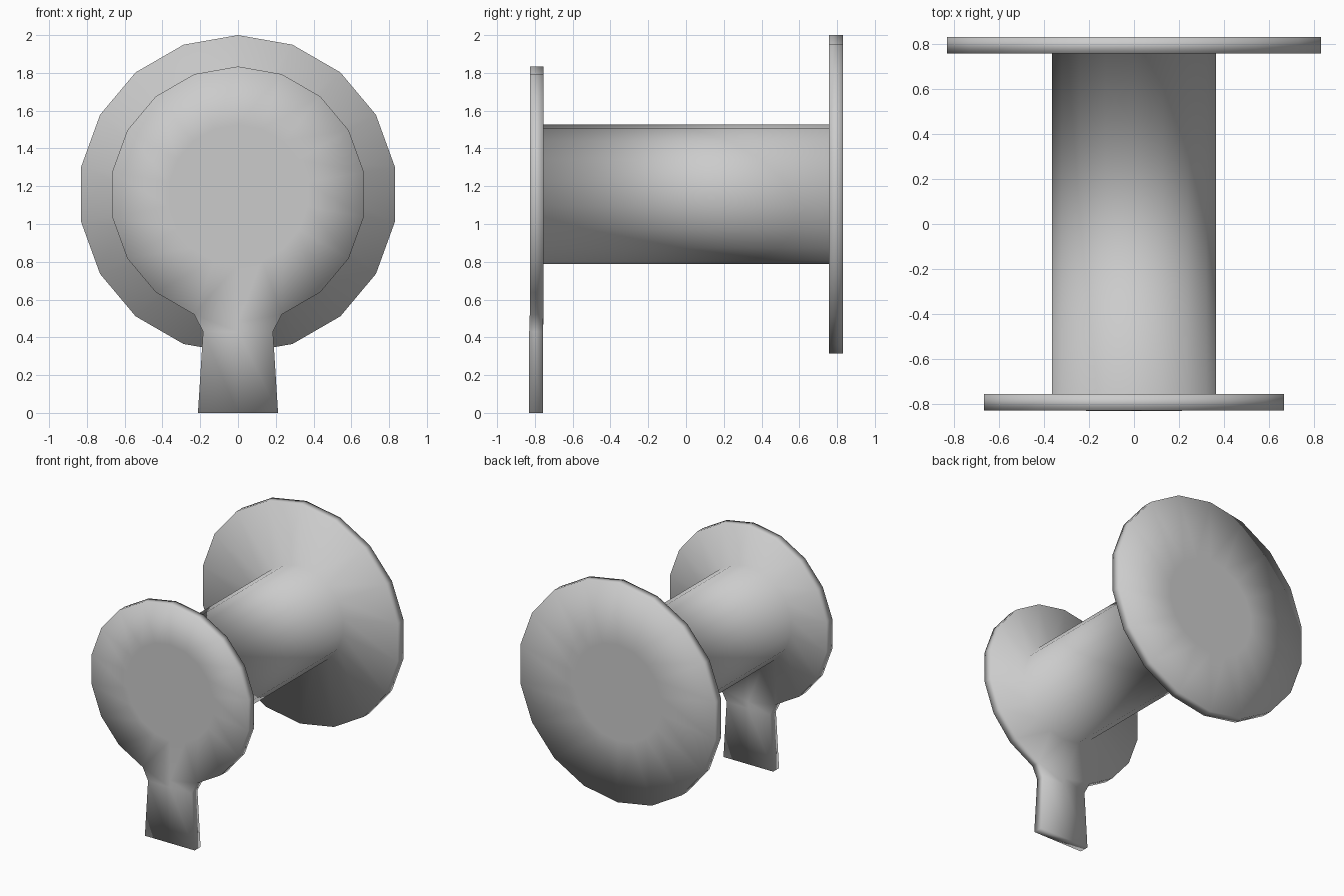
import bpy, bmesh, math

if "Cube" in bpy.data.objects:
    bpy.data.objects.remove(bpy.data.objects["Cube"])

SIDES = 18
CENTRE_Z = 1.157

# radius and y along the spool, from front face to back face
PROFILE = [(0.37, -0.827), (0.677, -0.827), (0.677, -0.755), (0.37, -0.755),
           (0.37, 0.757), (0.843, 0.757), (0.843, 0.83), (0.37, 0.83)]

bm = bmesh.new()


def ring(radius, y):
    verts = []
    for i in range(SIDES):
        a = 2 * math.pi * i / SIDES
        verts.append(bm.verts.new((radius * math.sin(a), y, CENTRE_Z + radius * math.cos(a))))
    return verts


# Spool: barrel with a small front flange and a large back flange
rings = [ring(r, y) for r, y in PROFILE]
rows = []
for a, b in zip(rings, rings[1:]):
    rows.append([bm.faces.new((a[i], b[i], b[(i + 1) % SIDES], a[(i + 1) % SIDES]))
                 for i in range(SIDES)])
bm.faces.new(rings[0])
bm.faces.new(rings[-1][::-1])

# Tab: the two lowest rim faces of the front flange pulled down to the ground
faces = rows[1][SIDES // 2 - 1:SIDES // 2 + 1]
for half_width, z, shift in ((0.185, 0.43, -0.003), (0.212, 0.0, 0.0)):
    result = bmesh.ops.extrude_face_region(bm, geom=faces)["geom"]
    bmesh.ops.delete(bm, geom=faces, context='FACES')
    faces = [g for g in result if isinstance(g, bmesh.types.BMFace)]
    for v in {v for f in faces for v in f.verts}:
        side = 0 if abs(v.co.x) < 0.01 else math.copysign(half_width, v.co.x)
        v.co = (side, v.co.y + shift, z)

bmesh.ops.recalc_face_normals(bm, faces=bm.faces[:])
for f in bm.faces:
    f.smooth = True

mesh = bpy.data.meshes.new("spool_with_tab")
bm.to_mesh(mesh)
bm.free()
bpy.context.collection.objects.link(bpy.data.objects.new("spool_with_tab", mesh))
